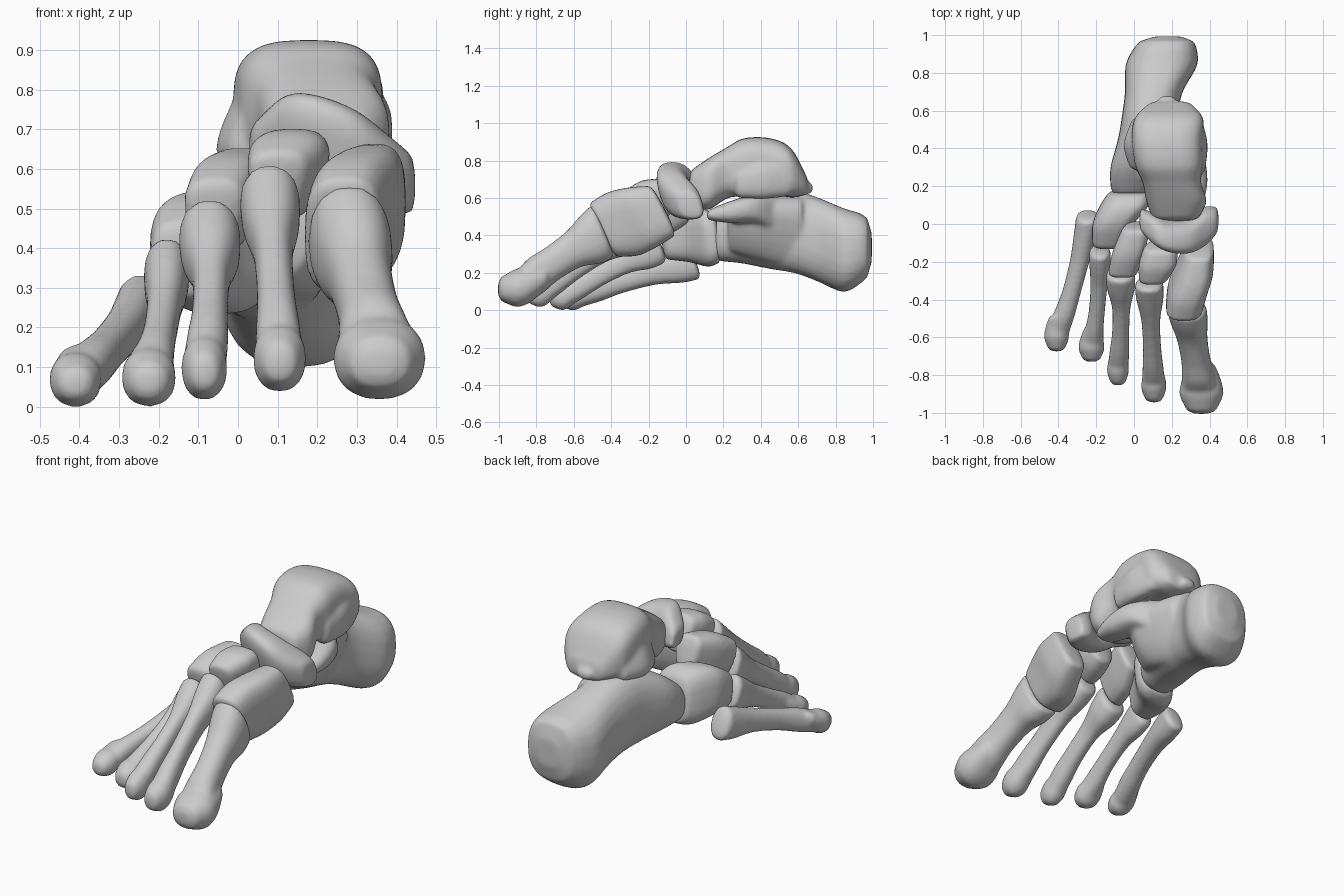
import bpy, bmesh
from math import sin, cos, pi, copysign
from mathutils import Vector

SEG = 24


def spline(rows, t):
    """Catmull-Rom blend of section rows."""
    i = min(int(t), len(rows) - 2)
    f = t - i
    a, b, c, d = (rows[max(0, min(len(rows) - 1, i + k))] for k in (-1, 0, 1, 2))
    return [0.5 * (2 * q + (r - p) * f + (2 * p - 5 * q + 4 * r - s) * f * f
                   + (3 * q - p - 3 * r + s) * f ** 3) for p, q, r, s in zip(a, b, c, d)]


def loft(bm, rows, axis='y', lean=0.0, n=2.6, taper=0.0, bulge=0.02):
    """Rows are x, y, z, half width, half height; lean tips each ring in y."""
    steps = (len(rows) - 1) * 4
    rings = [(spline(rows, k / 4), 1.0) for k in range(steps + 1)]
    first, last = Vector(rows[0][:3]), Vector(rows[-1][:3])
    d0 = (first - Vector(rows[1][:3])).normalized()
    d1 = (last - Vector(rows[-2][:3])).normalized()
    for s, e in ((0.85, 0.6), (0.4, 1.0)):
        rings.insert(0, ([*(first + d0 * bulge * e), *rows[0][3:]], s))
        rings.append(([*(last + d1 * bulge * e), *rows[-1][3:]], s))
    loops = []
    for (x, y, z, w, h), s in rings:
        ring = []
        for k in range(SEG):
            a = 2 * pi * k / SEG
            u = copysign(abs(cos(a)) ** (2 / n), cos(a)) * s
            v = copysign(abs(sin(a)) ** (2 / n), sin(a)) * s
            du, dz = u * w * (1 + taper * v), v * h
            p = (x + du, y + lean * dz, z + dz) if axis == 'y' else (x, y + du + lean * dz, z + dz)
            ring.append(bm.verts.new(p))
        loops.append(ring)
    faces = [bm.faces.new(loops[0]), bm.faces.new(loops[-1][::-1])]
    for a, b in zip(loops, loops[1:]):
        for k in range(SEG):
            j = (k + 1) % SEG
            faces.append(bm.faces.new((a[k], b[k], b[j], a[j])))
    bmesh.ops.recalc_face_normals(bm, faces=faces)


def finish(bm, name, smooth=6):
    """Fuse the overlapping volumes of one bone into a smooth skin."""
    me = bpy.data.meshes.new(name)
    bm.to_mesh(me)
    bm.free()
    ob = bpy.data.objects.new(name, me)
    bpy.context.collection.objects.link(ob)
    rm = ob.modifiers.new("fuse", 'REMESH')
    rm.mode = 'VOXEL'
    rm.voxel_size = 0.011
    rm.use_smooth_shade = True
    sm = ob.modifiers.new("soften", 'SMOOTH')
    sm.factor = 0.5
    sm.iterations = smooth


def bone(name, *parts, smooth=6):
    bm = bmesh.new()
    for rows, opts in parts:
        loft(bm, rows, **opts)
    finish(bm, name, smooth)


# Metatarsals: base centre, base halves, shaft halves, head centre, head radii, sideways bow
METATARSALS = [
    ((.28, -.45, .42), (.105, .14), (.078, .086), (.357, -.885, .12), (.116, .12, .103), 0),
    ((.08, -.32, .52), (.076, .093), (.048, .062), (.105, -.855, .12), (.067, .09, .084), 0),
    ((-.072, -.27, .43), (.078, .095), (.046, .056), (-.085, -.77, .095), (.058, .085, .08), .01),
    ((-.18, -.15, .34), (.058, .088), (.043, .052), (-.225, -.65, .072), (.069, .08, .073), .012),
    ((-.245, .035, .25), (.062, .085), (.05, .054), (-.41, -.59, .066), (.066, .085, .068), .02),
]
for i, (b, bs, ss, hd, hr, bow) in enumerate(METATARSALS):
    bm = bmesh.new()
    B, H = Vector(b), Vector(hd)

    def row(t, w, h, dz=0):
        p = B.lerp(H, t)
        return (p.x + bow * sin(pi * t), p.y, p.z + dz, w, h)
    # shaft
    loft(bm, [row(0, *bs), row(.14, bs[0] * .95, bs[1] * .92),
              row(.35, ss[0] * 1.05, ss[1] * 1.1, .01), row(.62, *ss, .012),
              row(.82, ss[0] * 1.15, ss[1] * 1.08, .008), row(.97, hr[0] * .92, hr[2] * .75)],
         lean=-.42, n=2.3)
    # head
    x, y, z = hd
    w, d, h = hr
    loft(bm, [(x, y + d, z + .045, w * .7, h * .65), (x, y + d * .4, z + .012, w * .93, h * .9),
              (x, y - d * .15, z, w, h), (x, y - d * .65, z - .005, w * .78, h * .75)],
         n=2.2, bulge=d * .35)
    finish(bm, f"metatarsal_{i + 1}", 10)

# Cuneiforms
bone("medial_cuneiform", ([(.265, -.44, .43, .098, .145), (.285, -.34, .46, .105, .168),
                           (.32, -.24, .495, .1, .16), (.345, -.13, .53, .078, .135)],
                          dict(lean=-.5, n=3)))
bone("intermediate_cuneiform", ([(.1, -.285, .555, .07, .092), (.125, -.2, .585, .094, .108),
                                 (.14, -.12, .605, .086, .098)],
                                dict(lean=-.35, n=2.7, taper=.25)))
bone("lateral_cuneiform", ([(-.06, -.25, .475, .072, .1), (-.03, -.14, .515, .08, .118),
                            (.01, -.02, .56, .07, .095)],
                           dict(lean=-.3, n=2.8, taper=.25)))

# Cuboid
bone("cuboid", ([(-.14, -.11, .37, .08, .1), (-.112, 0, .395, .108, .138),
                 (-.05, .1, .39, .128, .158), (-.025, .16, .385, .112, .132)],
                dict(lean=-.12, n=3)))

# Navicular, a curved plate cupping the talus head
bone("navicular", ([(.045, .015, .66, .06, .06), (.12, -.03, .683, .08, .103),
                    (.2, -.055, .658, .085, .128), (.3, -.05, .622, .092, .125),
                    (.38, -.01, .585, .095, .1), (.43, .015, .565, .07, .078)],
                   dict(axis='x', lean=-.27, n=2.8)))

# Talus: head to pulley body, flared lateral wall, medial wall, rear tubercle
bone("talus",
     ([(.22, .035, .655, .125, .1), (.225, .12, .675, .16, .138), (.2, .22, .735, .155, .137),
       (.185, .31, .765, .18, .155), (.175, .45, .772, .188, .148), (.185, .56, .735, .182, .133),
       (.19, .635, .675, .115, .06)], dict(n=3)),
     ([(.07, .3, .7, .08, .1), (.06, .42, .715, .1, .125), (.08, .55, .7, .08, .1)],
      dict(taper=-.5)),
     ([(.325, .28, .68, .05, .08), (.33, .42, .695, .06, .1), (.31, .55, .69, .05, .08)], {}),
     ([(.18, .58, .67, .09, .065), (.175, .66, .655, .045, .03)], {}), smooth=12)

# Calcaneus: heel body, medial shelf, wedge below the shelf
bone("calcaneus",
     ([(-.005, .2, .385, .12, .125), (.015, .3, .415, .14, .165), (.06, .45, .43, .145, .21),
       (.085, .58, .42, .148, .222), (.105, .7, .38, .153, .225), (.145, .84, .322, .19, .225),
       (.165, .93, .33, .168, .19)], dict(n=2.5, bulge=.065)),
     ([(.31, .13, .51, .065, .03), (.3, .24, .525, .09, .06), (.25, .38, .54, .11, .08),
       (.16, .52, .49, .08, .12)], {}),
     ([(.1, .24, .43, .11, .12), (.14, .34, .43, .14, .15), (.14, .46, .43, .135, .18),
       (.12, .62, .41, .12, .2)], dict(taper=.45)), smooth=12)
